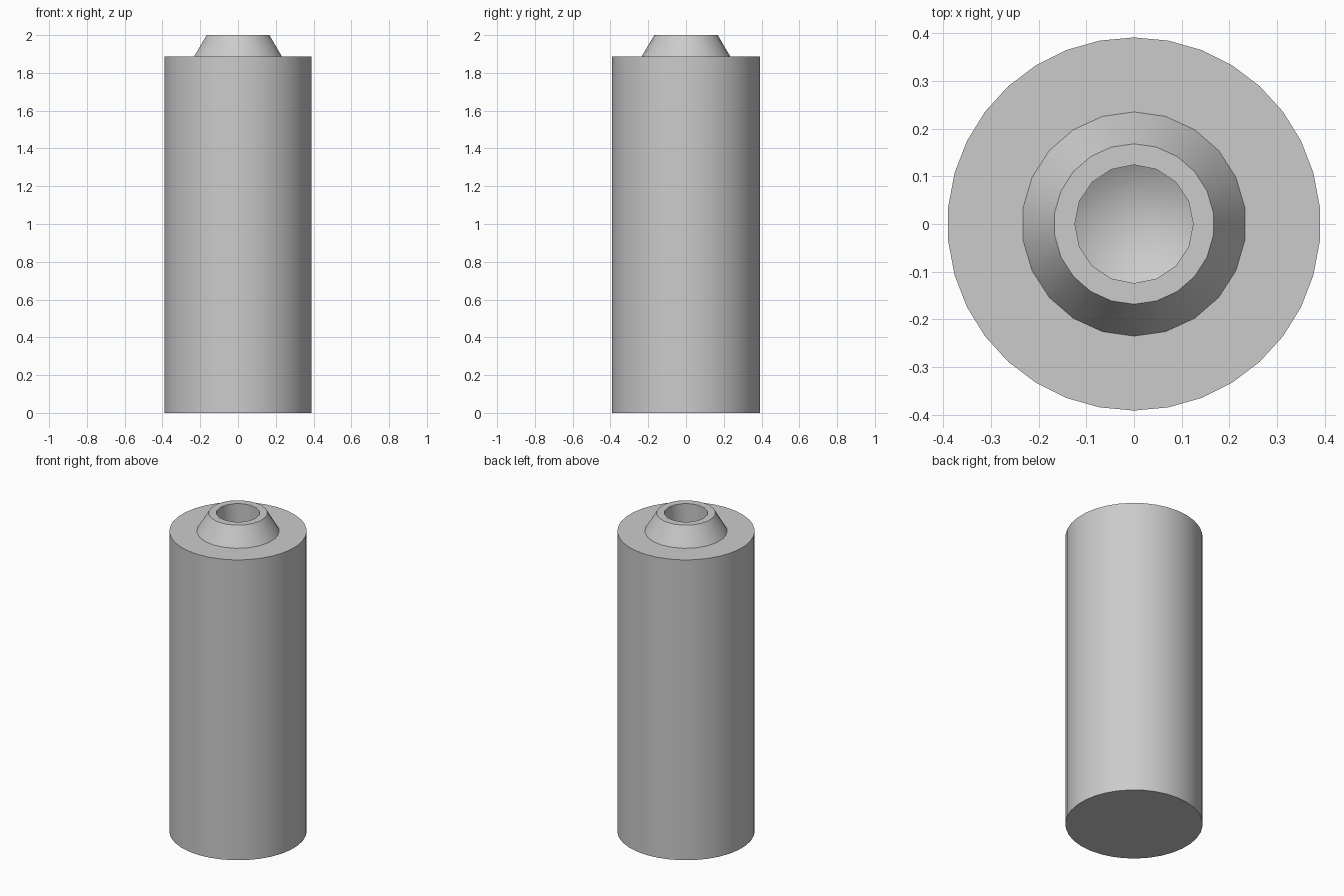
import bpy
import bmesh
from math import sin, cos, tan, pi, radians

cube = bpy.data.objects.get("Cube")
if cube:
    bpy.data.objects.remove(cube, do_unlink=True)

# One plain grey for the whole part
grey = bpy.data.materials.new("plain grey")
grey.use_nodes = True
colour = (0.6, 0.6, 0.6, 1)
grey.diffuse_color = colour
grey.node_tree.nodes["Principled BSDF"].inputs["Base Color"].default_value = colour

BODY_R, SHOULDER_Z = 0.391, 1.886
COLLAR_R, RIM_R, TOP_Z = 0.235, 0.168, 2.0
HOLE_R, HOLE_Z = 0.124, 1.5
BODY_SIDES, COLLAR_SIDES, HOLE_SIDES = 34, 22, 16

bm = bmesh.new()


def ring(radius, z, sides):
    """Closed loop of edges with one corner on the +y axis."""
    verts = [bm.verts.new((radius * sin(2 * pi * i / sides),
                           radius * cos(2 * pi * i / sides), z))
             for i in range(sides)]
    edges = [bm.edges.new((verts[i - 1], verts[i])) for i in range(sides)]
    return verts, edges


def wall(a, b):
    """Quads between two loops with the same number of sides."""
    for i in range(len(a[0])):
        bm.faces.new((a[0][i - 1], a[0][i], b[0][i], b[0][i - 1]))


def flat_ring(a, b):
    """Level face between an outer and an inner loop."""
    bmesh.ops.triangle_fill(bm, edges=a[1] + b[1], use_beauty=True,
                            normal=(0, 0, 1))


# Cylindrical body with a closed base
base = ring(BODY_R, 0, BODY_SIDES)
shoulder = ring(BODY_R, SHOULDER_Z, BODY_SIDES)
bm.faces.new(base[0])
wall(base, shoulder)

# Tapered collar standing on the shoulder
collar = ring(COLLAR_R, SHOULDER_Z, COLLAR_SIDES)
rim = ring(RIM_R, TOP_Z, COLLAR_SIDES)
flat_ring(shoulder, collar)
wall(collar, rim)

# Blind drilled hole with a conical end
mouth = ring(HOLE_R, TOP_Z, HOLE_SIDES)
hole_end = ring(HOLE_R, HOLE_Z, HOLE_SIDES)
flat_ring(rim, mouth)
wall(mouth, hole_end)
tip = bm.verts.new((0, 0, HOLE_Z - HOLE_R * tan(radians(31))))
for i in range(HOLE_SIDES):
    bm.faces.new((hole_end[0][i - 1], hole_end[0][i], tip))

bmesh.ops.recalc_face_normals(bm, faces=bm.faces[:])
mesh = bpy.data.meshes.new("drilled_post")
bm.to_mesh(mesh)
bm.free()
mesh.materials.append(grey)

post = bpy.data.objects.new("drilled_post", mesh)
bpy.context.collection.objects.link(post)
bpy.ops.object.select_all(action="DESELECT")
post.select_set(True)
bpy.context.view_layer.objects.active = post
bpy.ops.object.shade_smooth_by_angle(angle=radians(28))
